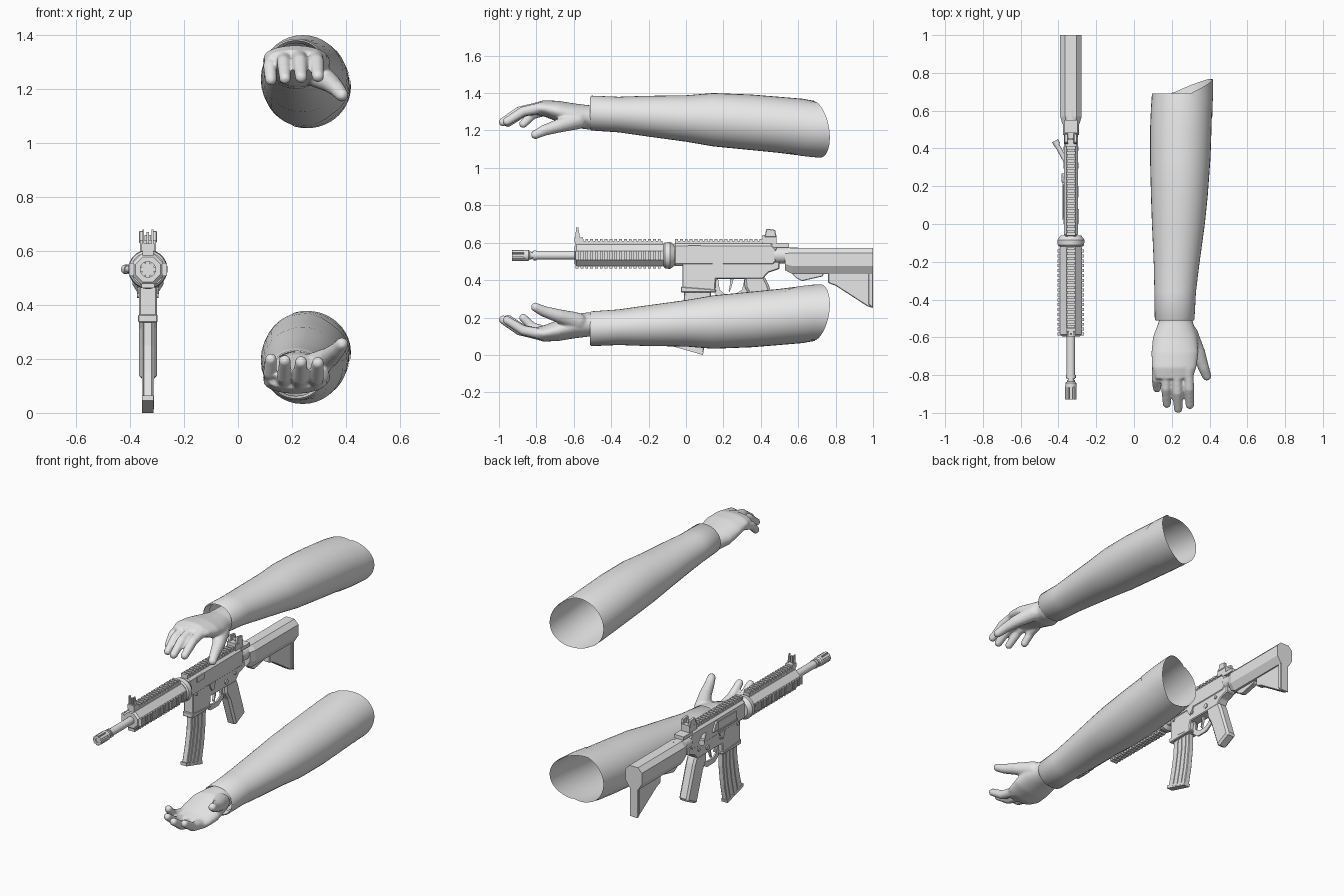
import bpy, bmesh
from math import sin, cos, pi, radians
from mathutils import Matrix, Vector

if "Cube" in bpy.data.objects:
    bpy.data.objects.remove(bpy.data.objects["Cube"])

grey = bpy.data.materials.new("plain_grey")
grey.use_nodes = True
grey.diffuse_color = (0.8, 0.8, 0.8, 1)
grey.node_tree.nodes["Principled BSDF"].inputs["Base Color"].default_value = (0.8, 0.8, 0.8, 1)

RIFLE_X = -0.334   # rifle centre plane
BORE = 0.532       # bore height


def finish(name, bm, x=0.0, smooth=None, fix=True):
    if fix:
        bmesh.ops.recalc_face_normals(bm, faces=bm.faces)
    mesh = bpy.data.meshes.new(name)
    bm.to_mesh(mesh)
    bm.free()
    mesh.transform(Matrix.Translation((x, 0, 0)))
    mesh.materials.append(grey)
    if smooth:
        mesh.shade_smooth()
        mesh.set_sharp_from_angle(angle=radians(smooth))
    ob = bpy.data.objects.new(name, mesh)
    bpy.context.collection.objects.link(ob)
    return ob


def add_box(bm, lo, hi, m=Matrix()):
    lo, hi = Vector(lo), Vector(hi)
    bmesh.ops.create_cube(bm, size=1, matrix=m @ Matrix.Translation((lo + hi) / 2)
                          @ Matrix.Diagonal((*(hi - lo), 1)))


def box(name, lo, hi):
    bm = bmesh.new()
    add_box(bm, lo, hi)
    return finish(name, bm, RIFLE_X)


def loft(bm, rings, closed=True, caps=True):
    rows = [[bm.verts.new(p) for p in ring] for ring in rings]
    n = len(rows[0])
    for a, b in zip(rows, rows[1:]):
        for i in range(n if closed else n - 1):
            j = (i + 1) % n
            bm.faces.new((a[i], a[j], b[j], b[i]))
    if caps:
        bm.faces.new(rows[0])
        bm.faces.new(rows[-1])


def plate(name, pts, half, bevel=0.0, x=0.0):
    """Side outline of (y, z) points, extruded across x."""
    bm = bmesh.new()
    loft(bm, [[(x + s * half, y, z) for y, z in pts] for s in (-1, 1)])
    ob = finish(name, bm, RIFLE_X)
    if bevel:
        mod = ob.modifiers.new("edge", "BEVEL")
        mod.width = bevel
        mod.segments = 1
    return ob


def lathe(name, prof, sides=20, smooth=35):
    """Profile of (y, radius) points turned around the bore."""
    bm = bmesh.new()
    turn = [(i + 0.5) * 2 * pi / sides for i in range(sides)]
    loft(bm, [[(r * cos(t), y, BORE + r * sin(t)) for t in turn] for y, r in prof])
    return finish(name, bm, RIFLE_X, smooth)


def rail(name, angle, y0, y1, inner, outer):
    """Slotted rail lying on the bore axis, turned around it."""
    bm = bmesh.new()
    m = Matrix.Translation((0, 0, BORE)) @ Matrix.Rotation(radians(angle), 4, "Y")
    mid = outer - 0.01
    add_box(bm, (-0.02, y0, inner), (0.02, y1, mid), m)
    n = round((y1 - y0) / 0.026)
    step = (y1 - y0) / n
    for i in range(n):
        y = y0 + i * step
        add_box(bm, (-0.024, y, mid - 0.006), (0.024, y + step * 0.6, outer), m)
    finish(name, bm, RIFLE_X)


# Barrel and muzzle
lathe("barrel", [(-0.88, 0.016), (-0.82, 0.016), (-0.82, 0.023), (-0.1, 0.023)])
lathe("muzzle_collar", [(-0.865, 0.03), (-0.842, 0.03), (-0.835, 0.022), (-0.825, 0.022)])
lathe("muzzle_core", [(-0.925, 0.02), (-0.85, 0.02)])
bm = bmesh.new()
for i in range(8):
    turn = Matrix.Translation((0, 0, BORE)) @ Matrix.Rotation(i * pi / 4, 4, "Y")
    add_box(bm, (-0.008, -0.93, 0.012), (0.008, -0.86, 0.03), turn)
finish("muzzle_prongs", bm, RIFLE_X)
lathe("barrel_ring", [(-0.815, 0.027), (-0.80, 0.027)])

# Handguard with four rails
lathe("handguard", [(-0.595, 0.05), (-0.585, 0.062), (-0.12, 0.062)], 8, None)
for label, a, out in (("top", 0, 0.088), ("left", 90, 0.07), ("bottom", 180, 0.07), ("right", 270, 0.07)):
    rail(label + "_handguard_rail", a, -0.59, -0.125, 0.045, out)
lathe("delta_ring", [(-0.12, 0.062), (-0.112, 0.07), (-0.085, 0.073), (-0.06, 0.055)], 24)

# Front sight
box("front_sight_base", (-0.024, -0.595, 0.6), (0.024, -0.55, 0.628))
box("front_sight_post", (-0.005, -0.588, 0.62), (0.005, -0.577, 0.67))
for s in (-1, 1):
    plate("front_sight_ear", [(-0.592, 0.62), (-0.565, 0.62), (-0.576, 0.68), (-0.588, 0.68)], 0.003, x=s * 0.017)

# Upper receiver
plate("upper_receiver", [(-0.07, 0.475), (0.47, 0.475), (0.49, 0.5), (0.49, 0.57), (0.46, 0.597), (-0.07, 0.597)],
      0.037, 0.014)
rail("receiver_rail", 0, -0.06, 0.42, 0.055, 0.088)
box("ejection_port_cover", (-0.042, 0.03, 0.515), (-0.036, 0.21, 0.565))
box("port_hinge", (-0.045, 0.02, 0.505), (-0.036, 0.22, 0.515))
box("side_block", (0.03, 0.01, 0.55), (0.043, 0.08, 0.585))
plate("shell_deflector", [(0.22, 0.52), (0.27, 0.52), (0.24, 0.575), (0.22, 0.575)], 0.01, 0.003, -0.04)
bm = bmesh.new()
aim = Vector((-0.055, 0.1, 0)).to_track_quat("Z", "Y").to_matrix().to_4x4()
for pos, r, length in (((-0.05, 0.375, BORE), 0.013, 0.12), ((-0.078, 0.43, BORE), 0.018, 0.025)):
    bmesh.ops.create_cone(bm, cap_ends=True, segments=12, radius1=r, radius2=r, depth=length,
                          matrix=Matrix.Translation(pos) @ aim)
finish("forward_assist", bm, RIFLE_X, 35)
box("charging_handle", (-0.034, 0.46, 0.575), (0.034, 0.55, 0.597))

# Rear sight
box("rear_sight_base", (-0.03, 0.41, 0.595), (0.03, 0.485, 0.64))
for s in (-1, 1):
    plate("rear_sight_ear", [(0.42, 0.63), (0.482, 0.63), (0.478, 0.668), (0.43, 0.675)], 0.009, 0.003, s * 0.024)
box("rear_sight_aperture", (-0.012, 0.445, 0.63), (0.012, 0.455, 0.66))

# Lower receiver
plate("lower_receiver", [(-0.02, 0.5), (-0.02, 0.36), (0.0, 0.34), (0.155, 0.34), (0.16, 0.405), (0.41, 0.405),
                         (0.44, 0.44), (0.5, 0.46), (0.5, 0.5)], 0.033, 0.005)
plate("magazine_well_lip", [(-0.028, 0.365), (-0.028, 0.335), (0.16, 0.335), (0.16, 0.35)], 0.036, 0.004)
for s in (-1, 1):
    for y, z, r in ((0.18, 0.455, 0.012), (0.31, 0.44, 0.015), (0.4, 0.46, 0.01), (0.01, 0.475, 0.01)):
        bm = bmesh.new()
        bmesh.ops.create_cone(bm, cap_ends=True, segments=12, radius1=r, radius2=r, depth=0.012,
                              matrix=Matrix.Translation((s * 0.034, y, z)) @ Matrix.Rotation(pi / 2, 4, "Y"))
        finish("receiver_pin", bm, RIFLE_X, 35)
    plate("control_lever", [(0.14, 0.49), (0.2, 0.49), (0.19, 0.47), (0.165, 0.44), (0.15, 0.46)], 0.004, x=s * 0.037)

# Trigger and guard
outer = [(0.155, 0.41), (0.165, 0.34), (0.2, 0.31), (0.27, 0.31), (0.315, 0.34), (0.33, 0.41)]
bm = bmesh.new()
for a, b in zip(outer, outer[1:]):
    a, b = Vector((0, *a)), Vector((0, *b))
    d = b - a
    m = Matrix.Translation((a + b) / 2) @ d.to_track_quat("Z", "X").to_matrix().to_4x4()
    h = d.length / 2 + 0.003
    add_box(bm, (-0.016, -0.005, -h), (0.016, 0.005, h), m)
    bm.normal_update()
finish("trigger_guard", bm, RIFLE_X)
plate("trigger", [(0.235, 0.41), (0.255, 0.41), (0.245, 0.37), (0.232, 0.335), (0.228, 0.345), (0.235, 0.375)], 0.007)

# Grip
plate("grip", [(0.31, 0.42), (0.42, 0.42), (0.44, 0.38), (0.51, 0.17), (0.41, 0.12), (0.345, 0.31), (0.315, 0.36)],
      0.033, 0.012)

# Curved magazine with raised ribs
front = [(-0.008, 0.36), (-0.015, 0.25), (-0.034, 0.15), (-0.06, 0.05)]
rear = [(0.09, 0.005), (0.115, 0.12), (0.13, 0.24), (0.135, 0.36)]
plate("magazine", front + rear, 0.018, 0.004)
for k in (0.25, 0.5, 0.75):
    left = [Vector(f).lerp(Vector(r), k - 0.06) for f, r in zip(front, rear[::-1])]
    right = [Vector(f).lerp(Vector(r), k + 0.06) for f, r in zip(front, rear[::-1])]
    plate("magazine_rib", left + right[::-1], 0.022)
plate("magazine_floor", [(-0.068, 0.065), (0.095, 0.018), (0.09, 0.0), (-0.068, 0.045)], 0.021)

# Stock
lathe("buffer_tube", [(0.47, 0.043), (0.6, 0.043)])
bm = bmesh.new()
cut = [(0.03, 0.573), (0.057, 0.545), (0.057, 0.475), (0.03, 0.432)]
cut += [(-x, z) for x, z in cut[::-1]]
loft(bm, [[(x * k, y, BORE + (z - BORE) * k) for x, z in cut] for y, k in ((0.53, 0.8), (0.57, 1), (1.0, 1))])
finish("stock_body", bm, RIFLE_X)
plate("stock_web", [(0.76, 0.45), (0.76, 0.385), (0.8, 0.37), (0.97, 0.26), (1.0, 0.25), (1.0, 0.45)], 0.022, 0.004)
plate("butt_pad", [(0.975, 0.56), (0.975, 0.27), (1.0, 0.25), (1.0, 0.56)], 0.03, 0.004)
plate("stock_lever", [(0.56, 0.44), (0.74, 0.44), (0.73, 0.42), (0.62, 0.395), (0.59, 0.41)], 0.016, 0.003)

# Sleeve sections: y, x range, z range
SLEEVE = [(-0.46, 0.125, 0.305, 1.215, 1.37), (-0.512, 0.115, 0.315, 1.205, 1.38), (-0.505, 0.11, 0.32, 1.2, 1.386),
          (-0.36, 0.108, 0.328, 1.19, 1.38), (-0.22, 0.105, 0.345, 1.17, 1.385), (0, 0.095, 0.375, 1.14, 1.388),
          (0.145, 0.09, 0.39, 1.115, 1.4), (0.35, 0.085, 0.405, 1.095, 1.392), (0.5, 0.085, 0.41, 1.08, 1.38),
          (0.62, 0.09, 0.413, 1.065, 1.37), (0.7, 0.095, 0.415, 1.058, 1.358)]


def oval(sec, t, y=None, k=1.0):
    y0, xa, xb, za, zb = sec
    return Vector(((xa + xb) / 2 + k * (xb - xa) / 2 * cos(t), y0 if y is None else y,
                   (za + zb) / 2 + k * (zb - za) / 2 * sin(t)))


def end_y(t):
    return 0.69 + 0.075 * max(0, cos(t + 0.3))


def mirrored_copy(ob, name):
    twin = ob.copy()
    twin.data = ob.data.copy()
    twin.name = name
    twin.data.transform(Matrix.Translation((0, 0, 1.433)) @ Matrix.Diagonal((1, 1, -1, 1)))
    twin.data.flip_normals()
    bpy.context.collection.objects.link(twin)


turns = [i * pi / 18 for i in range(36)]
bm = bmesh.new()
rings = [[oval(s, t) for t in turns] for s in SLEEVE[:-1]]
rings.append([oval(SLEEVE[-1], t, end_y(t)) for t in turns])
loft(bm, rings, caps=False)
sleeve = finish("upper_sleeve", bm, smooth=50)
mirrored_copy(sleeve, "lower_sleeve")

# Overlapping sleeve flap with a pointed front edge
bm = bmesh.new()
arc = [radians(a) for a in range(-110, 75, 6)]
rows = []
for k in (0, 0.5, 1):
    row = []
    for t in arc:
        a = t + radians(53)
        start = 0.5 + (a * 0.081 if a > 0 else -a * 0.19)
        y = start + (end_y(t) + 0.004 - start) * k
        w = min(1, max(0, (y - 0.5) / 0.2))
        row.append(oval(SLEEVE[8], t, y, 1.02).lerp(oval(SLEEVE[-1], t, y, 1.02), w))
    rows.append(row)
loft(bm, rows, closed=False, caps=False)
mirrored_copy(finish("upper_sleeve_flap", bm, smooth=50), "lower_sleeve_flap")

# Hand: palm loft plus finger chains, fused and softened
bm = bmesh.new()
PALM = [(-0.4, 0.145, 0.295, 1.225, 1.335), (-0.52, 0.13, 0.312, 1.205, 1.335), (-0.6, 0.1, 0.335, 1.215, 1.345),
        (-0.68, 0.092, 0.342, 1.245, 1.358), (-0.76, 0.095, 0.33, 1.275, 1.362), (-0.82, 0.115, 0.31, 1.29, 1.345)]
loft(bm, [[oval(s, t) for t in turns] for s in PALM])
FINGERS = [[(0.125, -0.74, 1.31, 0.03), (0.118, -0.82, 1.285, 0.026), (0.122, -0.87, 1.235, 0.023)],
           [(0.17, -0.77, 1.322, 0.03), (0.17, -0.87, 1.298, 0.027), (0.174, -0.952, 1.24, 0.023)],
           [(0.225, -0.78, 1.325, 0.031), (0.23, -0.89, 1.302, 0.028), (0.234, -0.978, 1.245, 0.024)],
           [(0.285, -0.77, 1.322, 0.031), (0.292, -0.87, 1.302, 0.028), (0.296, -0.957, 1.248, 0.024)],
           [(0.29, -0.58, 1.255, 0.05), (0.34, -0.68, 1.225, 0.038), (0.368, -0.76, 1.2, 0.03), (0.385, -0.805, 1.178, 0.025)]]
for path in FINGERS:
    for a, b in zip(path, path[1:]):
        for i in range(9):
            p = Vector(a).lerp(Vector(b), i / 8)
            bmesh.ops.create_icosphere(bm, subdivisions=2, radius=p[3], matrix=Matrix.Translation(p[:3]))
hand = finish("upper_hand", bm)
fuse = hand.modifiers.new("fuse", "REMESH")
fuse.mode = "VOXEL"
fuse.voxel_size = 0.007
fuse.use_smooth_shade = True
soft = hand.modifiers.new("soften", "SMOOTH")
soft.factor = 0.5
soft.iterations = 4
mirrored_copy(hand, "lower_hand")
